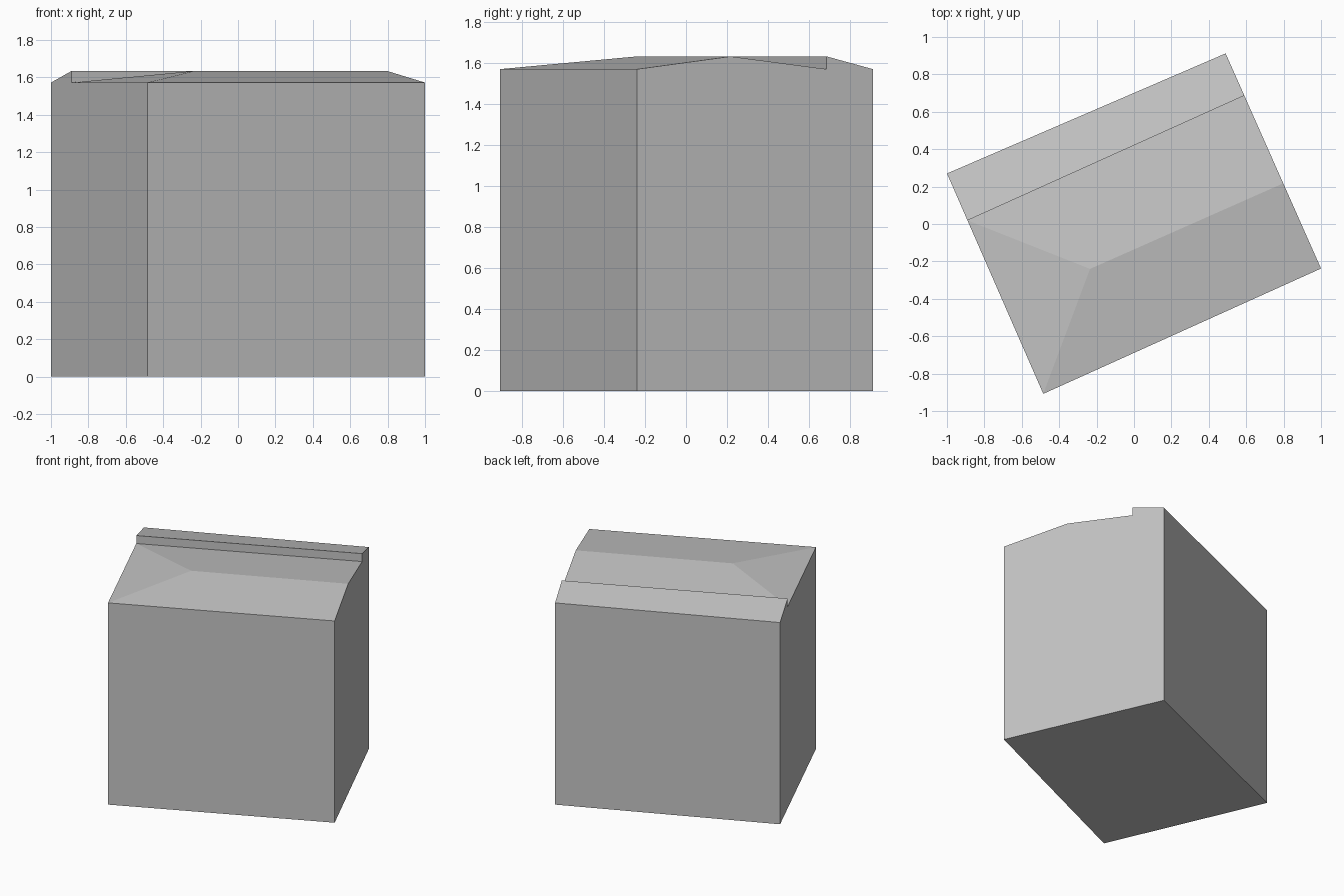
import bpy
import bmesh
from mathutils import Vector

default = bpy.data.objects.get("Cube")
if default:
    bpy.data.objects.remove(default, do_unlink=True)

EAVE, RIDGE = 1.572, 1.634

# One plain grey for walls and roof
grey = bpy.data.materials.new("light grey")
grey.use_nodes = True
colour = (0.55, 0.55, 0.55, 1)
grey.diffuse_color = colour
grey.node_tree.nodes["Principled BSDF"].inputs["Base Color"].default_value = colour

# Rotated footprint corners
front = Vector((-0.485, -0.908))
right = Vector((1.0, -0.238))
back = Vector((0.49, 0.912))
left = Vector((-1.0, 0.27))

bm = bmesh.new()


def point(p, z):
    return bm.verts.new((p.x, p.y, z))


corners = (front, right, back, left)
f0, r0, b0, l0 = [point(p, 0) for p in corners]
f1, r1, b1, l1 = [point(p, EAVE) for p in corners]

# Step between the two roofs, and the ridge with one hipped end
step_left = left.lerp(front, 0.213)
step_right = right.lerp(back, 0.804)
sl_low, sl_high = point(step_left, EAVE), point(step_left, RIDGE)
sr_low, sr_high = point(step_right, EAVE), point(step_right, RIDGE)
hip = point(Vector((-0.235, -0.24)), RIDGE)
gable = point(right.lerp(back, 0.396), RIDGE)

faces = [
    (l0, b0, r0, f0),                                    # floor
    (f0, r0, r1, f1),                                    # front wall
    (r0, b0, b1, sr_high, sr_low, gable, r1),            # gable wall
    (b0, l0, l1, b1),                                    # back wall
    (l0, f0, f1, sl_low, sl_high, l1),                   # hip side wall
    (f1, r1, gable, hip),                                # front slope
    (f1, hip, sl_low),                                   # hipped end
    (hip, gable, sr_low, sl_low),                        # rear slope
    (sl_low, sr_low, sr_high, sl_high),                  # step
    (sl_high, sr_high, b1, l1),                          # lean-to slope
]
for loop in faces:
    bm.faces.new(loop)
bmesh.ops.recalc_face_normals(bm, faces=bm.faces[:])

mesh = bpy.data.meshes.new("building")
bm.to_mesh(mesh)
bm.free()
mesh.materials.append(grey)
building = bpy.data.objects.new("building", mesh)
bpy.context.collection.objects.link(building)
